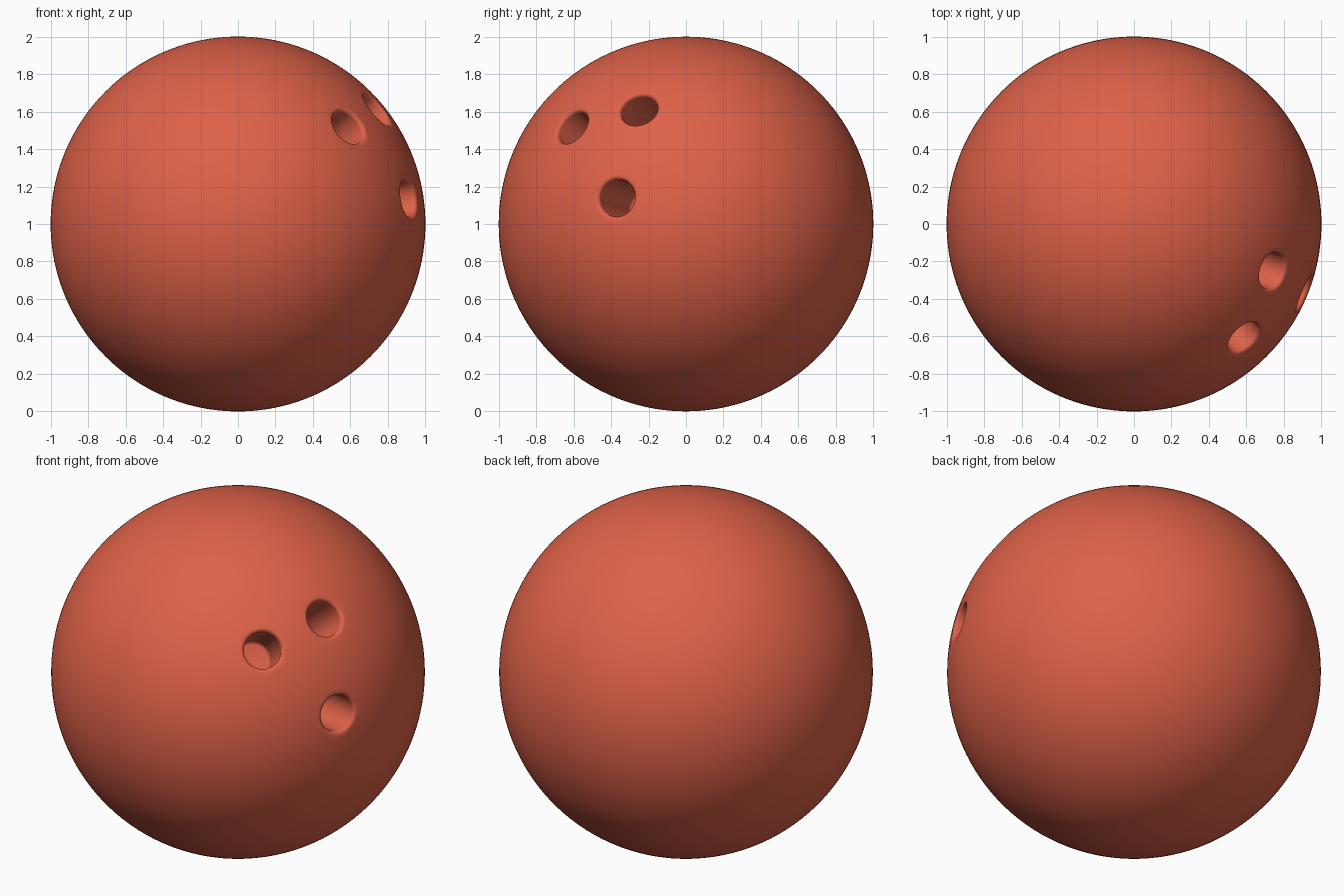
import bpy, bmesh
from math import sin, cos, radians, pi
from mathutils import Vector

cube = bpy.data.objects.get("Cube")
if cube:
    bpy.data.objects.remove(cube, do_unlink=True)

CENTRE = Vector((0, 0, 1))
HOLE_RADIUS, RIM, DEPTH = 0.1, 0.02, 0.45

coral = bpy.data.materials.new("coral_red")
colour = (0.73, 0.12, 0.065, 1)
coral.diffuse_color = colour
coral.use_nodes = True
coral.node_tree.nodes["Principled BSDF"].inputs["Base Color"].default_value = colour


def hole_profile():
    """Radius and height pairs: eased floor, straight wall, rounded rim."""
    floor = 1 - DEPTH
    ease = 0.02
    points = [(0, floor)]
    for i in range(5):
        t = radians(90 * i / 4)
        points.append((HOLE_RADIUS - ease + ease * sin(t), floor + ease - ease * cos(t)))
    # The rim arc touches both the wall and the ball's surface
    arc_r = HOLE_RADIUS + RIM
    arc_z = ((1 - RIM) ** 2 - arc_r ** 2) ** 0.5
    for i in range(8):
        t = radians(75 * i / 7)
        points.append((arc_r - RIM * cos(t), arc_z + RIM * sin(t)))
    r, z = points[-1]
    points += [(r + 0.06 * sin(t), z + 0.06 * cos(t)), (0, z + 0.06)]
    return points


def make_cutter(name, direction):
    bm = bmesh.new()
    verts = [bm.verts.new((r, 0, z)) for r, z in hole_profile()]
    edges = [bm.edges.new(pair) for pair in zip(verts, verts[1:])]
    bmesh.ops.spin(bm, geom=verts + edges, cent=(0, 0, 0), axis=(0, 0, 1),
                   angle=2 * pi, steps=64, use_duplicate=False)
    bmesh.ops.remove_doubles(bm, verts=bm.verts, dist=0.0001)
    bmesh.ops.recalc_face_normals(bm, faces=bm.faces)
    mesh = bpy.data.meshes.new(name)
    bm.to_mesh(mesh)
    bm.free()
    mesh.materials.append(coral)
    obj = bpy.data.objects.new(name, mesh)
    bpy.context.collection.objects.link(obj)
    obj.rotation_euler = Vector(direction).to_track_quat('Z', 'Y').to_euler()
    obj.location = CENTRE
    obj.hide_render = True
    return obj


# Ball
bpy.ops.mesh.primitive_uv_sphere_add(segments=160, ring_count=80, radius=1, location=CENTRE)
ball = bpy.context.object
ball.name = "ball"
ball.data.materials.append(coral)

# Two finger holes and a thumb hole, all drilled towards the centre
holes = {
    "front_finger_hole": (0.59, -0.61, 0.52),
    "back_finger_hole": (0.74, -0.25, 0.61),
    "thumb_hole": (0.91, -0.37, 0.14),
}
for name, direction in holes.items():
    cutter = make_cutter(name, direction)
    bpy.context.view_layer.update()
    mod = ball.modifiers.new(name, 'BOOLEAN')
    mod.operation = 'DIFFERENCE'
    mod.solver = 'EXACT'
    mod.object = cutter
    bpy.context.view_layer.objects.active = ball
    bpy.ops.object.modifier_apply(modifier=name)
    bpy.data.objects.remove(cutter, do_unlink=True)

bpy.ops.object.select_all(action='DESELECT')
ball.select_set(True)
bpy.context.view_layer.objects.active = ball
bpy.ops.object.shade_smooth_by_angle(angle=radians(35))
